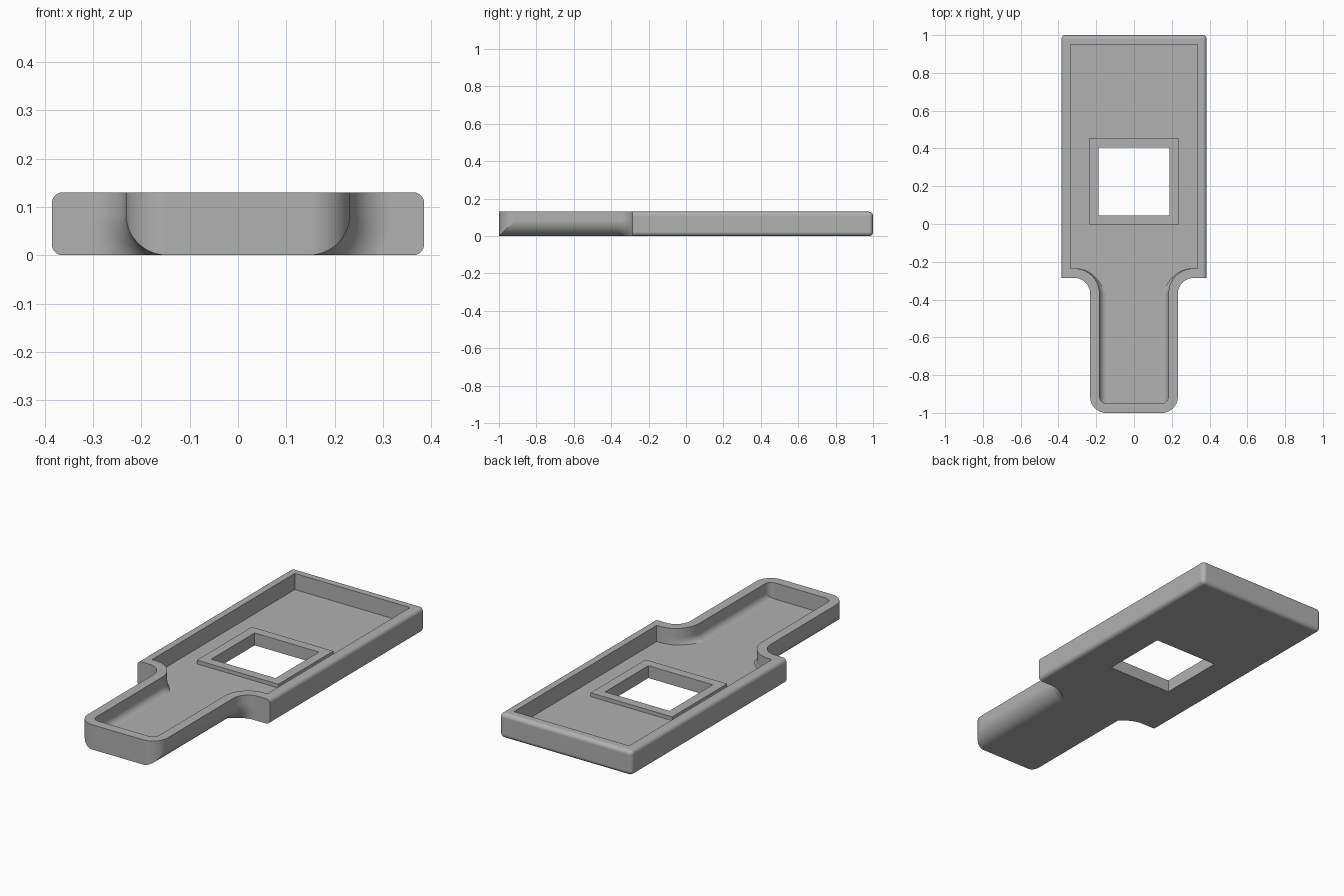
import bpy, bmesh, math

if "Cube" in bpy.data.objects:
    bpy.data.objects.remove(bpy.data.objects["Cube"], do_unlink=True)

TOP, FLOOR, WALL = 0.13, 0.045, 0.05
BODY_X, BODY_FRONT, BODY_BACK = 0.385, -0.285, 1.0
HANDLE_X, HANDLE_R, NECK_R = 0.232, 0.085, 0.085
ARC_X = HANDLE_X - HANDLE_R

grey = bpy.data.materials.new("Plain grey")
grey.use_nodes = True
grey.diffuse_color = (0.44, 0.44, 0.44, 1)
grey.node_tree.nodes["Principled BSDF"].inputs["Base Color"].default_value = (0.44, 0.44, 0.44, 1)


def add_object(name, bm):
    bmesh.ops.recalc_face_normals(bm, faces=bm.faces)
    mesh = bpy.data.meshes.new(name)
    bm.to_mesh(mesh)
    bm.free()
    mesh.materials.append(grey)
    obj = bpy.data.objects.new(name, mesh)
    bpy.context.collection.objects.link(obj)
    return obj


def box(name, x, y0, y1, z0, z1, rounding=0):
    """Box centred on x; rounding softens all but the top and front edges."""
    bm = bmesh.new()
    bmesh.ops.create_cube(bm, size=1)
    for v in bm.verts:
        v.co = (v.co.x * 2 * x, y0 if v.co.y < 0 else y1, z0 if v.co.z < 0 else z1)
    if rounding:
        soft = [e for e in bm.edges
                if not all(v.co.z == z1 for v in e.verts)
                and not all(v.co.y < 0 for v in e.verts)]
        bmesh.ops.bevel(bm, geom=soft, offset=rounding, segments=6, profile=0.5, affect='EDGES')
    return add_object(name, bm)


def handle(name, radius, front, y_join, neck, floor, top, steps=14):
    """Trough-shaped handle with rounded front corners and a flared neck."""
    arc_z = floor + radius
    stations = []  # y, flare, plan limit on half width
    for i in range(steps + 1):
        a = math.pi / 2 * i / steps
        stations.append((front + radius * (1 - math.cos(a)), 0, ARC_X + radius * math.sin(a)))
    for i in range(steps + 1):
        a = math.pi / 2 * i / steps
        stations.append((y_join - neck + neck * math.sin(a), neck * (1 - math.cos(a)), 1))
    stations.append((y_join + 0.04, neck, 1))

    bm = bmesh.new()
    rings = []
    for y, flare, limit in stations:
        r = radius + flare
        start = math.asin(min(1, radius / r))
        end = math.acos(min(1, max(0, (limit - ARC_X) / r)))
        half = []
        for i in range(steps + 1):
            a = start + (end - start) * i / steps
            half.append((ARC_X + r * math.cos(a), arc_z - r * math.sin(a)))
        half.append((half[-1][0], top))
        ring = half + [(-x, z) for x, z in reversed(half)]
        rings.append([bm.verts.new((x, y, z)) for x, z in ring])
    for a, b in zip(rings, rings[1:]):
        for i in range(len(a)):
            j = (i + 1) % len(a)
            bm.faces.new((a[i], a[j], b[j], b[i]))
    bm.faces.new(rings[0])
    bm.faces.new(rings[-1])
    bmesh.ops.remove_doubles(bm, verts=bm.verts, dist=0.00001)
    return add_object(name, bm)


def combine(target, other, operation):
    mod = target.modifiers.new("Combine", 'BOOLEAN')
    mod.operation = operation
    mod.solver = 'EXACT'
    mod.object = other
    bpy.context.view_layer.objects.active = target
    bpy.ops.object.modifier_apply(modifier=mod.name)
    bpy.data.objects.remove(other, do_unlink=True)


# Outer shape: wide body plus handle
tray = box("tray", BODY_X, BODY_FRONT, BODY_BACK, 0, TOP, 0.022)
combine(tray, handle("handle", HANDLE_R, -1, BODY_FRONT, NECK_R, 0, TOP), 'UNION')

# Hollow inside
pocket = box("body_pocket", BODY_X - WALL, BODY_FRONT + WALL, BODY_BACK - WALL, FLOOR, TOP + 0.1)
combine(tray, pocket, 'DIFFERENCE')
pocket = handle("handle_pocket", HANDLE_R - WALL, -1 + WALL, BODY_FRONT + WALL,
                NECK_R + WALL, FLOOR, TOP + 0.1)
combine(tray, pocket, 'DIFFERENCE')

# Raised frame around the square window
combine(tray, box("window_frame", 0.237, -0.003, 0.453, FLOOR - 0.02, FLOOR + 0.02), 'UNION')
combine(tray, box("window_hole", 0.187, 0.045, 0.405, -0.1, TOP + 0.1), 'DIFFERENCE')

# Smooth rounded areas, crisp edges
bpy.ops.object.select_all(action='DESELECT')
tray.select_set(True)
bpy.context.view_layer.objects.active = tray
bpy.ops.object.shade_smooth_by_angle(angle=math.radians(25))
weighted = tray.modifiers.new("Even shading", 'WEIGHTED_NORMAL')
weighted.keep_sharp = True
